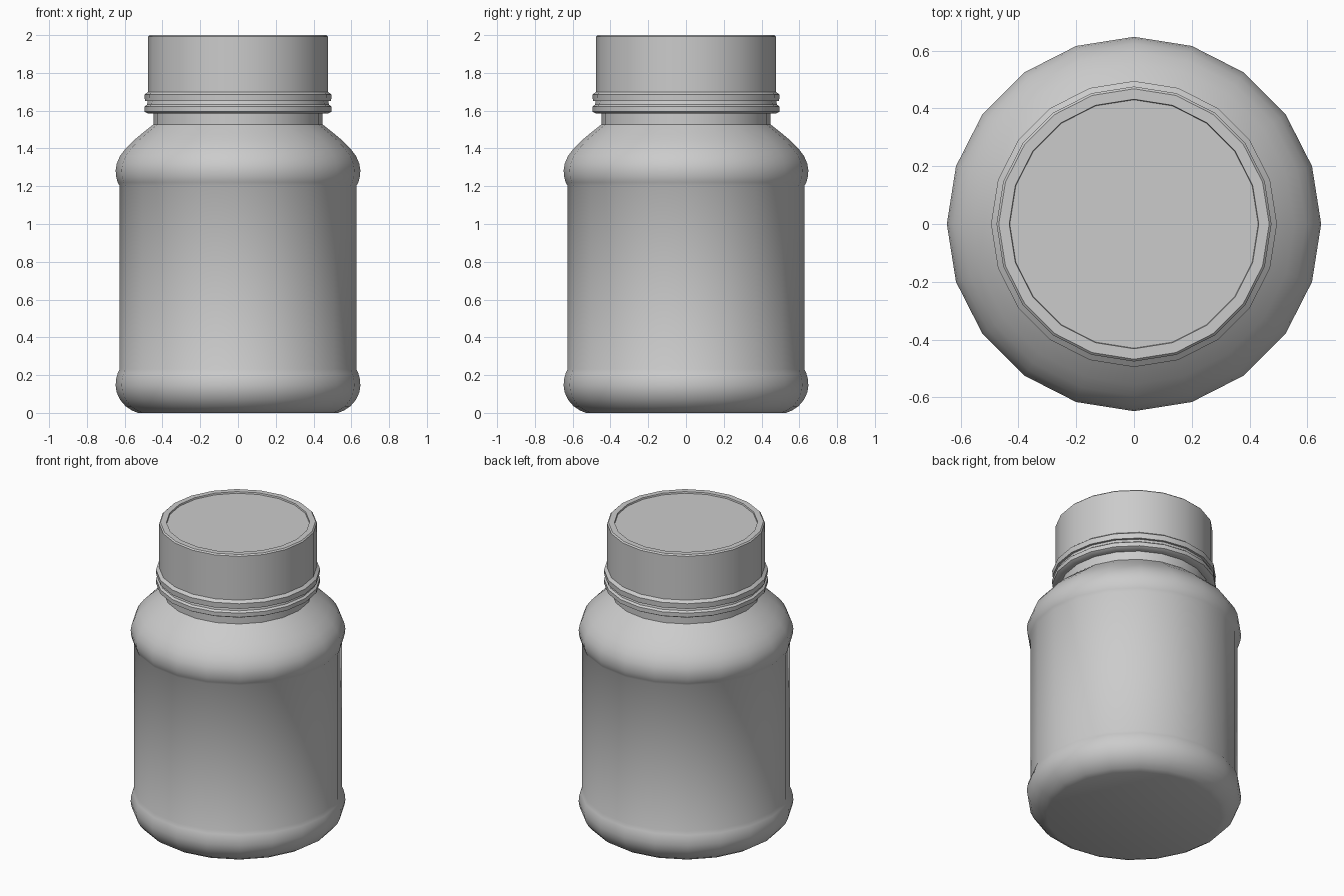
import bpy, bmesh, math

if "Cube" in bpy.data.objects:
    bpy.data.objects.remove(bpy.data.objects["Cube"])

SIDES = 20

def lathe(name, profile):
    """Revolve (radius, z) points, listed bottom to top, around z."""
    bm = bmesh.new()
    rings = []
    for r, z in profile:
        if r == 0:
            rings.append([bm.verts.new((0, 0, z))])
        else:
            rings.append([bm.verts.new((r * math.cos(2 * math.pi * i / SIDES),
                                        r * math.sin(2 * math.pi * i / SIDES), z))
                          for i in range(SIDES)])
    for a, b in zip(rings, rings[1:]):
        for i in range(SIDES):
            j = (i + 1) % SIDES
            if len(a) == 1:
                bm.faces.new((a[0], b[j], b[i]))
            elif len(b) == 1:
                bm.faces.new((a[i], a[j], b[0]))
            else:
                bm.faces.new((a[i], a[j], b[j], b[i]))
    mesh = bpy.data.meshes.new(name)
    bm.to_mesh(mesh)
    bm.free()
    ob = bpy.data.objects.new(name, mesh)
    bpy.context.collection.objects.link(ob)
    bpy.ops.object.select_all(action='DESELECT')
    ob.select_set(True)
    bpy.context.view_layer.objects.active = ob
    bpy.ops.object.shade_smooth_by_angle(angle=math.radians(32))
    return ob

# Bottle: rounded foot, recessed label wall, bulging shoulder and neck
lathe("bottle_body", [
    (0, 0), (0.53, 0), (0.56, 0.012), (0.595, 0.035), (0.625, 0.07),
    (0.643, 0.11), (0.648, 0.145), (0.645, 0.18), (0.637, 0.21), (0.627, 0.232),
    (0.627, 1.203), (0.637, 1.22), (0.645, 1.25), (0.648, 1.285),
    (0.642, 1.32), (0.625, 1.36), (0.595, 1.40), (0.555, 1.44),
    (0.505, 1.482), (0.447, 1.528), (0.447, 1.585)])

# Tamper band below the cap
lathe("tamper_band", [
    (0.447, 1.585), (0.478, 1.585), (0.495, 1.595), (0.495, 1.622),
    (0.482, 1.632), (0.478, 1.65)])

# Screw cap with flared lower rim and slightly sunken top
lathe("cap", [
    (0.478, 1.65), (0.493, 1.65), (0.495, 1.685), (0.476, 1.70),
    (0.476, 1.992), (0.468, 2.0), (0.432, 2.0), (0.43, 1.99), (0, 1.99)])
